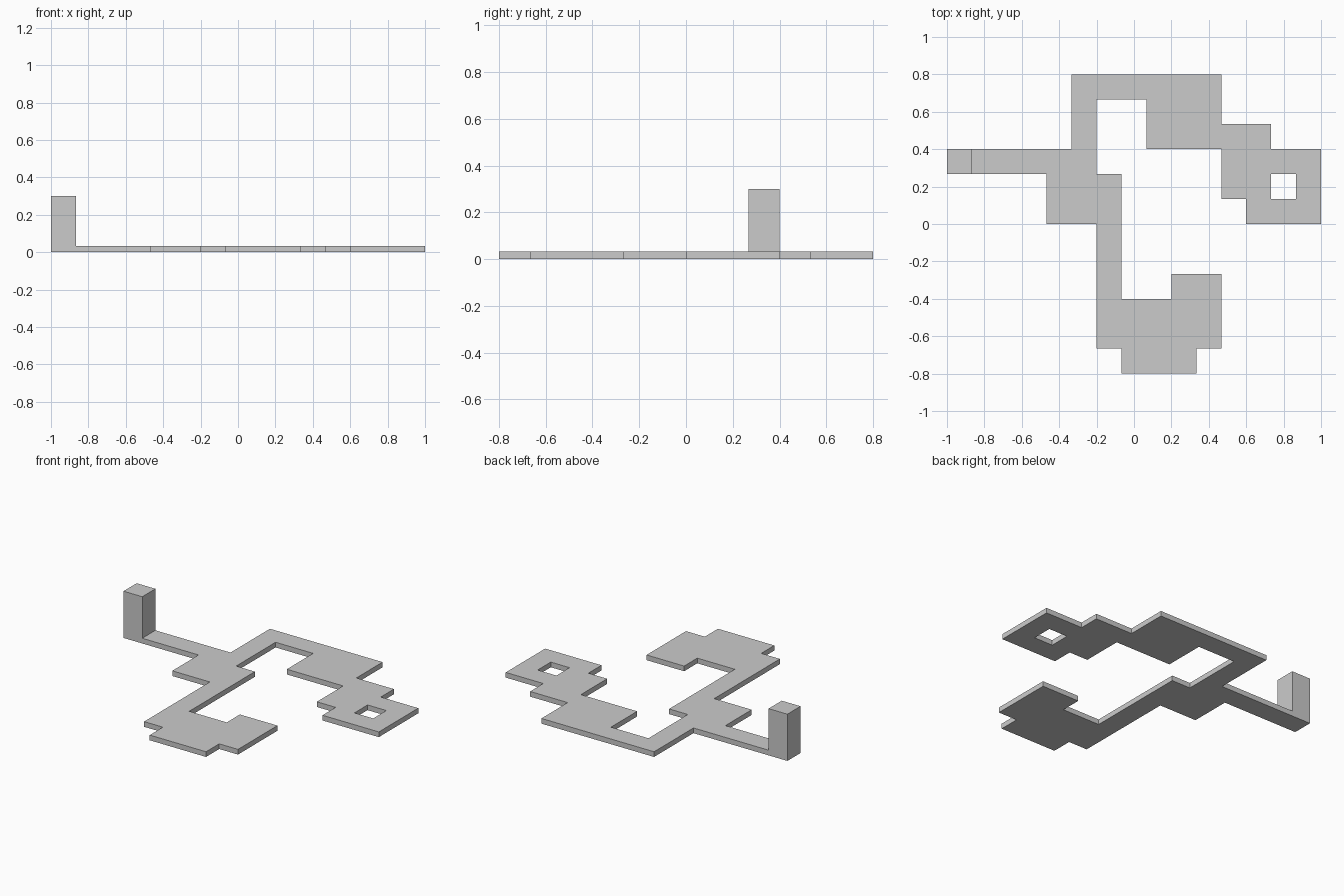
import bpy
import bmesh
from mathutils import Matrix, Vector

if "Cube" in bpy.data.objects:
    bpy.data.objects.remove(bpy.data.objects["Cube"])

CELL = 2 / 15          # tile width
THICK = CELL / 4       # tile thickness

# Floor plan seen from above, back row first: # is a tile
PLAN = [
    ".....######....",
    ".....#..###....",
    ".....#..#####..",
    "######.....####",
    "....###....##.#",
    "....###.....###",
    "......#........",
    "......#........",
    "......#..##....",
    "......#####....",
    "......#####....",
    ".......###.....",
]

grey = bpy.data.materials.new("light grey")
grey.diffuse_color = (0.6, 0.6, 0.6, 1)
grey.use_nodes = True
grey.node_tree.nodes["Principled BSDF"].inputs["Base Color"].default_value = grey.diffuse_color


def add_box(bm, x, y, z0, z1):
    """Box one cell wide, centred on x, y."""
    size = Matrix.Diagonal((CELL, CELL, z1 - z0, 1))
    place = Matrix.Translation(Vector((x, y, (z0 + z1) / 2)))
    bmesh.ops.create_cube(bm, size=1, matrix=place @ size)


def finish(name, bm):
    mesh = bpy.data.meshes.new(name)
    bm.to_mesh(mesh)
    bm.free()
    mesh.materials.append(grey)
    bpy.context.collection.objects.link(bpy.data.objects.new(name, mesh))


def cell_centre(col, row):
    return -1 + (col + 0.5) * CELL, 0.8 - (row + 0.5) * CELL


# Floor tiles
bm = bmesh.new()
for row, line in enumerate(PLAN):
    for col, mark in enumerate(line):
        if mark == "#":
            add_box(bm, *cell_centre(col, row), 0, THICK)
finish("floor_tiles", bm)

# Upright block standing on the left-hand end tile
bm = bmesh.new()
add_box(bm, *cell_centre(0, 3), THICK, THICK + 2 * CELL)
finish("upright_block", bm)
